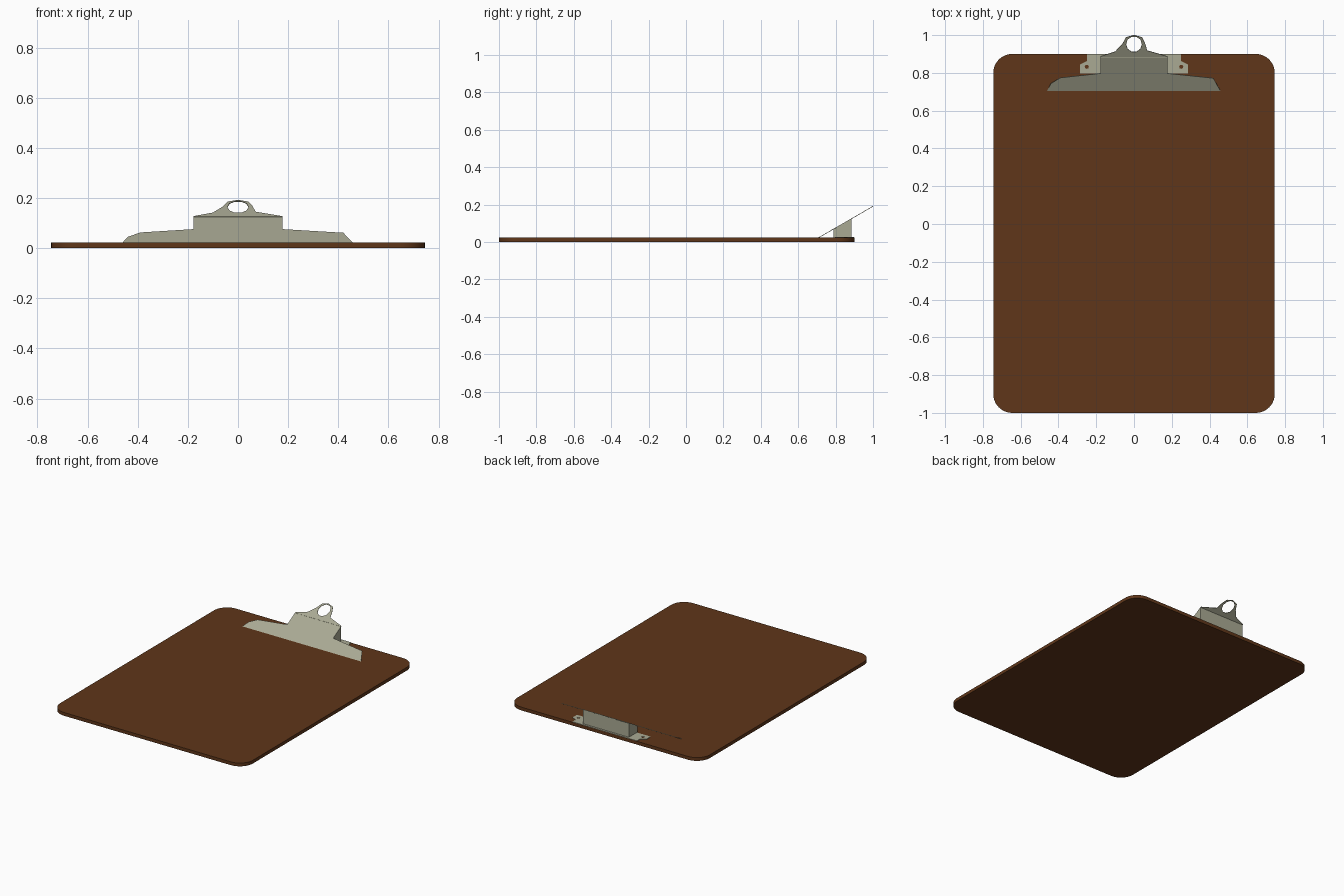
import bpy, bmesh
from math import sin, cos, pi, radians
from mathutils import Vector

if "Cube" in bpy.data.objects:
    bpy.data.objects.remove(bpy.data.objects["Cube"])

BOARD_TOP = 0.023
CLIP_Y, SLOPE = 0.705, 0.576
THICK = 0.003


def material(name, rgb):
    m = bpy.data.materials.new(name)
    m.diffuse_color = (*rgb, 1)
    m.use_nodes = True
    m.node_tree.nodes["Principled BSDF"].inputs["Base Color"].default_value = m.diffuse_color
    return m


wood = material("brown_hardboard", (0.115, 0.037, 0.010))
metal = material("dull_metal", (0.40, 0.40, 0.295))


def circle(cx, cy, r, n):
    return [(cx + r * cos(2 * pi * i / n), cy + r * sin(2 * pi * i / n)) for i in range(n)]


def slope_z(y):
    return BOARD_TOP + (y - CLIP_Y) * SLOPE


def finish(bm, name, mat):
    bmesh.ops.recalc_face_normals(bm, faces=bm.faces)
    me = bpy.data.meshes.new(name)
    bm.to_mesh(me)
    bm.free()
    ob = bpy.data.objects.new(name, me)
    bpy.context.collection.objects.link(ob)
    me.materials.append(mat)
    return ob


def sheet(name, loops, offset):
    """Thin sheet from 3D outlines (first outer, the rest holes), pushed along offset."""
    bm = bmesh.new()
    edges = []
    for loop in loops:
        vs = [bm.verts.new(p) for p in loop]
        edges += [bm.edges.new((vs[i - 1], vs[i])) for i in range(len(vs))]
    bmesh.ops.triangle_fill(bm, use_beauty=True, edges=edges,
                            normal=Vector(offset).normalized())
    ext = bmesh.ops.extrude_face_region(bm, geom=bm.faces[:], use_keep_orig=True)
    new = [g for g in ext["geom"] if isinstance(g, bmesh.types.BMVert)]
    bmesh.ops.translate(bm, verts=new, vec=offset)
    return finish(bm, name, metal)


# Board with rounded corners
bm = bmesh.new()
bmesh.ops.create_cube(bm, size=1)
for v in bm.verts:
    v.co = (v.co.x * 1.49, v.co.y * 1.9 - 0.05, (v.co.z + 0.5) * BOARD_TOP)
uprights = [e for e in bm.edges if abs(e.verts[0].co.z - e.verts[1].co.z) > 0.01]
bmesh.ops.bevel(bm, geom=uprights, offset=0.1, segments=10, profile=0.5, affect='EDGES')
board = finish(bm, "board", wood)
bpy.context.view_layer.objects.active = board
board.select_set(True)
bpy.ops.object.shade_smooth_by_angle(angle=radians(30))
board.select_set(False)

# Sloping clip plate with hanging hole
outline = [(-0.46, 0.705), (-0.44, 0.743), (-0.39, 0.774), (-0.178, 0.797),
           (-0.178, 0.887), (-0.10, 0.912), (-0.062, 0.952), (-0.042, 0.988),
           (0, 1.0), (0.042, 0.988), (0.058, 0.957), (0.07, 0.918),
           (0.178, 0.887), (0.178, 0.797), (0.42, 0.772), (0.457, 0.705)]
hole = circle(0, 0.951, 0.042, 10)
sheet("clip_plate", [[(x, y, slope_z(y)) for x, y in loop] for loop in (outline, hole)],
      (0, 0.0015, -0.0026))

# Side walls folded down from the plate
Z0 = BOARD_TOP
for side, s in (("left", -1), ("right", 1)):
    pts = [(0.788, Z0), (0.885, Z0), (0.885, slope_z(0.885)), (0.788, slope_z(0.788))]
    sheet("clip_side_" + side, [[(s * 0.178, y, z - 0.001) for y, z in pts]],
          (-s * THICK, 0, 0))

# Back wall closing the clip housing
top = slope_z(0.885) - 0.001
sheet("clip_back", [[(-0.178, 0.885, Z0), (0.178, 0.885, Z0),
                     (0.178, 0.885, top), (-0.178, 0.885, top)]], (0, -THICK, 0))

# Mounting base with notched tabs and rivet holes
half = [(0.285, 0.797), (0.285, 0.845), (0.25, 0.863), (0.25, 0.899)]
base = half + [(-x, y) for x, y in reversed(half)]
loops = [base] + [circle(s * 0.25, 0.832, 0.011, 8) for s in (-1, 1)]
sheet("clip_base", [[(x, y, Z0) for x, y in loop] for loop in loops], (0, 0, THICK))
